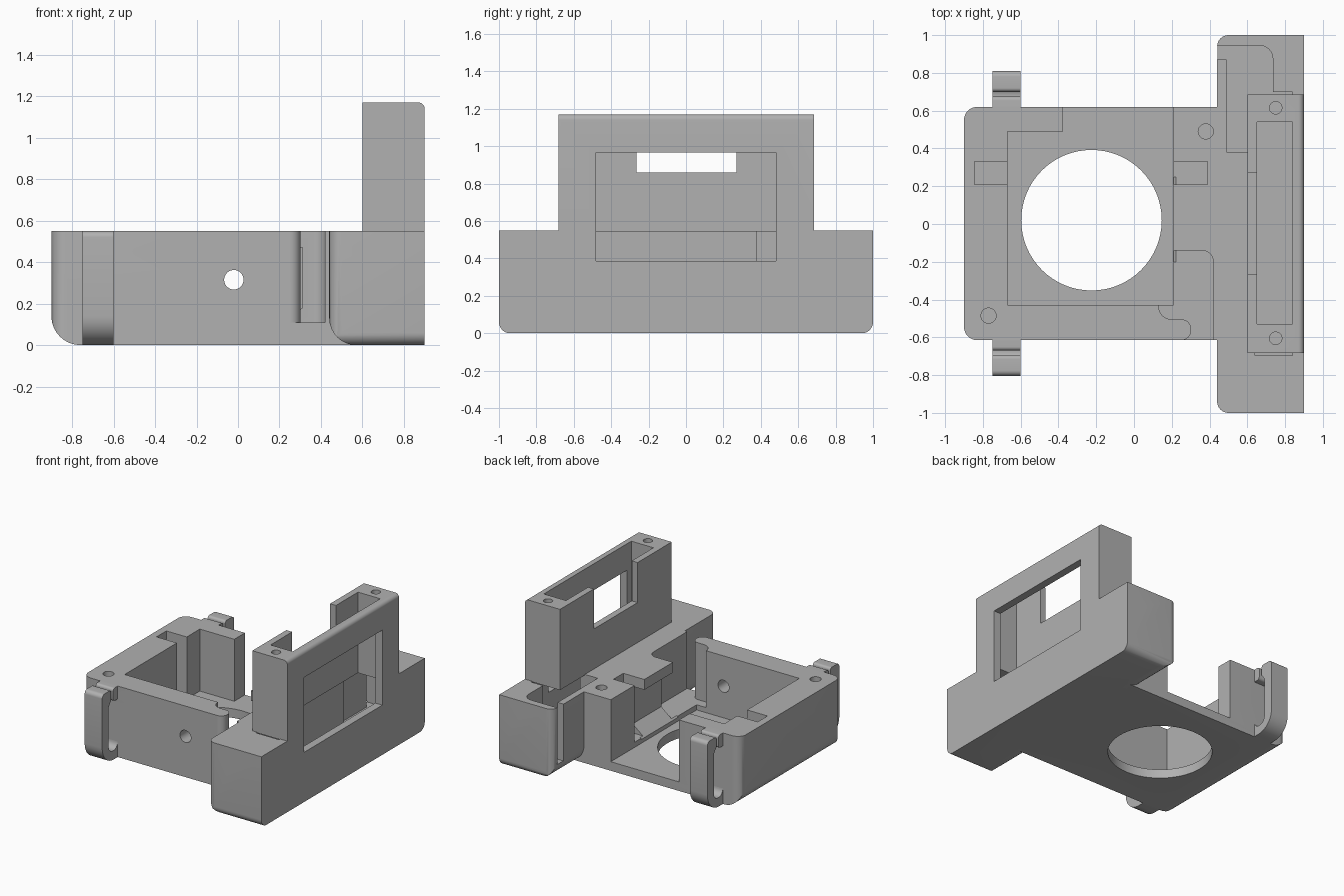
import bpy, bmesh, math

if "Cube" in bpy.data.objects:
    bpy.data.objects.remove(bpy.data.objects["Cube"])

grey = bpy.data.materials.new("plain grey")
grey.diffuse_color = (0.44, 0.44, 0.44, 1)
grey.use_nodes = True
grey.node_tree.nodes["Principled BSDF"].inputs["Base Color"].default_value = grey.diffuse_color


def fillet(points, steps=8):
    """Outline from (u, v) or (u, v, radius) points; radius rounds that corner."""
    out = []
    for i, p in enumerate(points):
        if len(p) == 2:
            out.append(p)
            continue
        a, b, r = points[i - 1], points[(i + 1) % len(points)], p[2]
        d1 = (a[0] - p[0], a[1] - p[1])
        d2 = (b[0] - p[0], b[1] - p[1])
        l1, l2 = math.hypot(*d1), math.hypot(*d2)
        d1, d2 = (d1[0] / l1, d1[1] / l1), (d2[0] / l2, d2[1] / l2)
        c = (p[0] + r * (d1[0] + d2[0]), p[1] + r * (d1[1] + d2[1]))
        for k in range(steps + 1):
            t = k / steps * math.pi / 2
            s, q = 1 - math.sin(t), 1 - math.cos(t)
            out.append((p[0] + r * (d1[0] * s + d2[0] * q),
                        p[1] + r * (d1[1] * s + d2[1] * q)))
    return out


def prism(name, points, axis, lo, hi):
    """Extrude an outline along an axis: z uses (x, y), y uses (x, z), x uses (y, z)."""
    place = {'z': lambda u, v, w: (u, v, w),
             'y': lambda u, v, w: (u, w, v),
             'x': lambda u, v, w: (w, u, v)}[axis]
    bm = bmesh.new()
    face = bm.faces.new([bm.verts.new(place(u, v, lo)) for u, v in fillet(points)])
    ext = bmesh.ops.extrude_face_region(bm, geom=[face])
    move = place(0, 0, hi - lo)
    bmesh.ops.translate(bm, vec=move, verts=[v for v in ext['geom'] if isinstance(v, bmesh.types.BMVert)])
    bmesh.ops.recalc_face_normals(bm, faces=bm.faces)
    me = bpy.data.meshes.new(name)
    bm.to_mesh(me)
    bm.free()
    ob = bpy.data.objects.new(name, me)
    me.materials.append(grey)
    bpy.context.collection.objects.link(ob)
    return ob


def box(name, x0, x1, y0, y1, z0, z1):
    return prism(name, [(x0, y0), (x1, y0), (x1, y1), (x0, y1)], 'z', z0, z1)


def cylinder(u, v, r, axis, lo, hi, n=32):
    ring = [(u + r * math.cos(2 * math.pi * k / n), v + r * math.sin(2 * math.pi * k / n)) for k in range(n)]
    return prism("cutter", ring, axis, lo, hi)


def combine(ob, other, operation):
    m = ob.modifiers.new("combine", 'BOOLEAN')
    m.operation, m.solver, m.object = operation, 'EXACT', other
    bpy.context.view_layer.objects.active = ob
    bpy.ops.object.modifier_apply(modifier=m.name)
    bpy.data.objects.remove(other)


def cut(ob, *cutters):
    for c in cutters:
        combine(ob, c, 'DIFFERENCE')


# main tray with rounded left end
body = prism("housing", [(-0.9, 0, 0.14), (0.62, 0), (0.62, 0.55), (-0.9, 0.55)], 'y', -0.7, 0.7)
combine(body, prism("plan", [(-0.9, -0.615, 0.07), (0.7, -0.615), (0.7, 0.62), (-0.9, 0.62, 0.07)],
                    'z', -0.1, 0.6), 'INTERSECT')

# wide cross block
wide = prism("cross_block", [(0.44, 0, 0.13), (0.9, 0), (0.9, 0.55), (0.44, 0.55)], 'y', -1.1, 1.1)
combine(wide, prism("plan", [(0.44, -1, 0.06), (1, -1), (1, 1), (0.44, 1, 0.06)], 'z', -0.1, 0.6), 'INTERSECT')
combine(wide, prism("end", [(-1, 0, 0.06), (1, 0, 0.06), (1, 0.6), (-1, 0.6)], 'x', 0.3, 1.1), 'INTERSECT')
combine(body, wide, 'UNION')

# tray cavity, open at the back, with side notches
FLOOR, SHELF, TOP = 0.07, 0.11, 0.7
cut(body,
    prism("cutter", [(-0.67, -0.43), (0.21, -0.43), (0.21, 0.75), (-0.375, 0.75),
                     (-0.375, 0.49), (-0.67, 0.49)], 'z', FLOOR, TOP),
    box("cutter", -0.845, -0.6, 0.21, 0.33, SHELF, TOP),
    box("cutter", 0.15, 0.39, 0.21, 0.33, SHELF, TOP),
    # channel through the front wall
    prism("cutter", [(0.13, -0.14), (0.42, -0.14, 0.06), (0.42, -0.75), (0.25, -0.75), (0.25, -0.615),
                     (0.302, -0.615, 0.05), (0.302, -0.505, 0.05), (0.13, -0.505, 0.07), (0.13, -0.4)],
          'z', SHELF, TOP),
    # sloped undercut below the inner ledge
    prism("cutter", [(0.15, 0.1), (0.21, 0.1), (0.31, 0.18), (0.31, 0.47), (0.15, 0.47)], 'y', -0.2, 0.25),
    # round floor opening, front wall hole, screw holes
    cylinder(-0.225, 0.02, 0.372, 'z', -0.1, 0.2, 64),
    cylinder(-0.02, 0.315, 0.047, 'y', -0.8, -0.3),
    cylinder(-0.77, -0.485, 0.04, 'z', 0.2, TOP),
    cylinder(0.38, 0.49, 0.04, 'z', 0.2, TOP),
    # wiring pocket and the chamber below the tower
    prism("cutter", [(0.49, 0.38), (0.84, 0.38), (0.84, 0.70), (0.735, 0.70), (0.735, 0.945, 0.07),
                     (0.4, 0.945), (0.4, 0.87), (0.49, 0.87)], 'z', SHELF, TOP),
    box("cutter", 0.64, 0.84, -0.695, 0.5, SHELF, TOP))

# upright display tower
tower = prism("tower", [(0.6, 0.545), (0.9, 0.545), (0.9, 1.17, 0.03), (0.6, 1.17)], 'y', -0.682, 0.685)
combine(body, tower, 'UNION')
cut(body,
    box("cutter", 0.65, 0.84, -0.53, 0.54, 0.5, 1.3),
    box("cutter", 0.8, 1.0, -0.48, 0.48, 0.385, 0.965),
    box("cutter", 0.5, 0.7, -0.265, 0.27, 0.86, 1.3),
    cylinder(0.75, 0.615, 0.033, 'z', 0.9, 1.3),
    cylinder(0.75, -0.605, 0.033, 'z', 0.9, 1.3))

# spring clips on both sides of the tray
parts = [body]
for side, wall in (("back", 0.62), ("front", -0.615)):
    s = 1 if wall > 0 else -1
    strap = [(-0.03, 0), (0.19, 0, 0.14), (0.19, 0.55, 0.03), (0.08, 0.55, 0.02), (0.08, 0.47),
             (0.11, 0.43), (0.11, 0.07, 0.05), (0, 0.07, 0.05), (0, 0.12), (-0.03, 0.12)]
    knob = [(-0.03, 0.45), (0.055, 0.45, 0.02), (0.055, 0.55, 0.02), (-0.03, 0.55)]
    for part, shape in (("clip", strap), ("clip_stop", knob)):
        pts = [(wall + s * p[0],) + p[1:] for p in shape]
        parts.append(prism(side + "_" + part, pts, 'x', -0.75, -0.6))

# smooth the rounded corners only
for ob in parts:
    bpy.ops.object.select_all(action='DESELECT')
    ob.select_set(True)
    bpy.context.view_layer.objects.active = ob
    bpy.ops.object.shade_smooth_by_angle(angle=math.radians(30))
